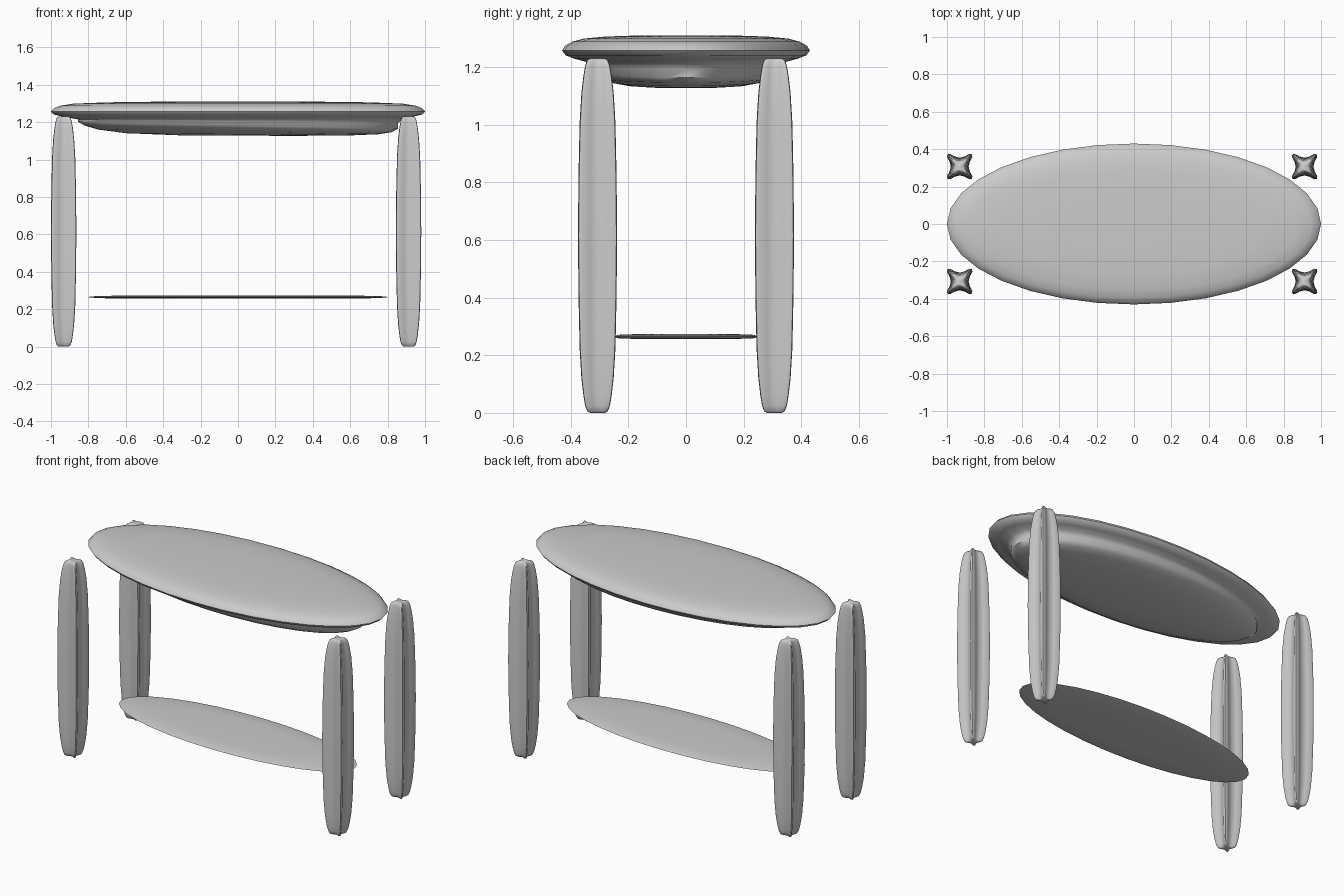
import bpy, bmesh, math

cube = bpy.data.objects.get("Cube")
if cube:
    bpy.data.objects.remove(cube, do_unlink=True)

grey = bpy.data.materials.new("plain grey")
grey.use_nodes = True
grey.diffuse_color = (0.6, 0.6, 0.6, 1)
grey.node_tree.nodes["Principled BSDF"].inputs["Base Color"].default_value = (0.6, 0.6, 0.6, 1)


def loft(name, rings, location=(0, 0, 0), angle=40):
    """Skin a stack of closed rings, capped at both ends."""
    bm = bmesh.new()
    loops = [[bm.verts.new(p) for p in ring] for ring in rings]
    for low, high in zip(loops, loops[1:]):
        for i in range(len(low)):
            j = (i + 1) % len(low)
            bm.faces.new((low[i], low[j], high[j], high[i]))
    bm.faces.new(loops[0][::-1])
    bm.faces.new(loops[-1])
    bmesh.ops.recalc_face_normals(bm, faces=bm.faces)
    mesh = bpy.data.meshes.new(name)
    bm.to_mesh(mesh)
    bm.free()
    mesh.materials.append(grey)
    obj = bpy.data.objects.new(name, mesh)
    obj.location = location
    bpy.context.collection.objects.link(obj)
    bpy.ops.object.select_all(action="DESELECT")
    obj.select_set(True)
    bpy.context.view_layer.objects.active = obj
    bpy.ops.object.shade_smooth_by_angle(angle=math.radians(angle))
    return obj


def ellipse(a, b, z, tilt=0, count=32):
    ring = []
    for i in range(count):
        t = math.tau * i / count
        ring.append((a * math.cos(t), b * math.sin(t), z - tilt * a * math.cos(t)))
    return ring


# Table top: domed slab with a waist and a slightly tilted bowl below
top_profile = [
    (0.3, 0.1, 1.128, 0.004), (0.6, 0.2, 1.135, 0.01), (0.75, 0.265, 1.148, 0.017),
    (0.82, 0.305, 1.164, 0.022), (0.855, 0.33, 1.183, 0.022), (0.855, 0.335, 1.205, 0.012),
    (0.88, 0.35, 1.219, 0), (0.94, 0.39, 1.23, 0), (0.985, 0.418, 1.241, 0),
    (1.0, 0.43, 1.257, 0), (0.985, 0.42, 1.274, 0), (0.95, 0.395, 1.288, 0),
    (0.88, 0.355, 1.299, 0), (0.7, 0.28, 1.306, 0), (0.4, 0.16, 1.31, 0),
]
loft("table_top", [ellipse(*ring) for ring in top_profile], angle=60)

# Lower shelf: thin lens
shelf_profile = [(0.5, 0.16, 0.256), (0.75, 0.235, 0.259), (0.81, 0.255, 0.265),
                 (0.75, 0.235, 0.271), (0.5, 0.16, 0.274)]
loft("lower_shelf", [ellipse(*ring) for ring in shelf_profile])

# Legs: tapered posts with a hollow along each of four sides
side = [(-0.96, 0.96), (-0.75, 1.0), (-0.4, 0.8), (0, 0.7), (0.4, 0.8), (0.75, 1.0)]
section = []
for turn in range(4):
    c, s = round(math.cos(turn * math.pi / 2)), round(math.sin(turn * math.pi / 2))
    section += [(x * c + y * s, y * c - x * s) for x, y in side]

half_profile = [(0.0, 0.026), (0.006, 0.036), (0.025, 0.043), (0.06, 0.049),
                (0.12, 0.056), (0.22, 0.062), (0.4, 0.066), (0.615, 0.068)]
height = 1.23
leg_profile = half_profile + [(height - z, r) for z, r in half_profile[-2::-1]]
leg_rings = [[(x * r, y * r, z) for x, y in section] for z, r in leg_profile]

for x, x_name in ((-0.932, "right"), (0.912, "left")):
    for y, y_name in ((-0.307, "front"), (0.307, "back")):
        loft(f"{y_name}_{x_name}_leg", leg_rings, (x, y, 0), angle=60)
